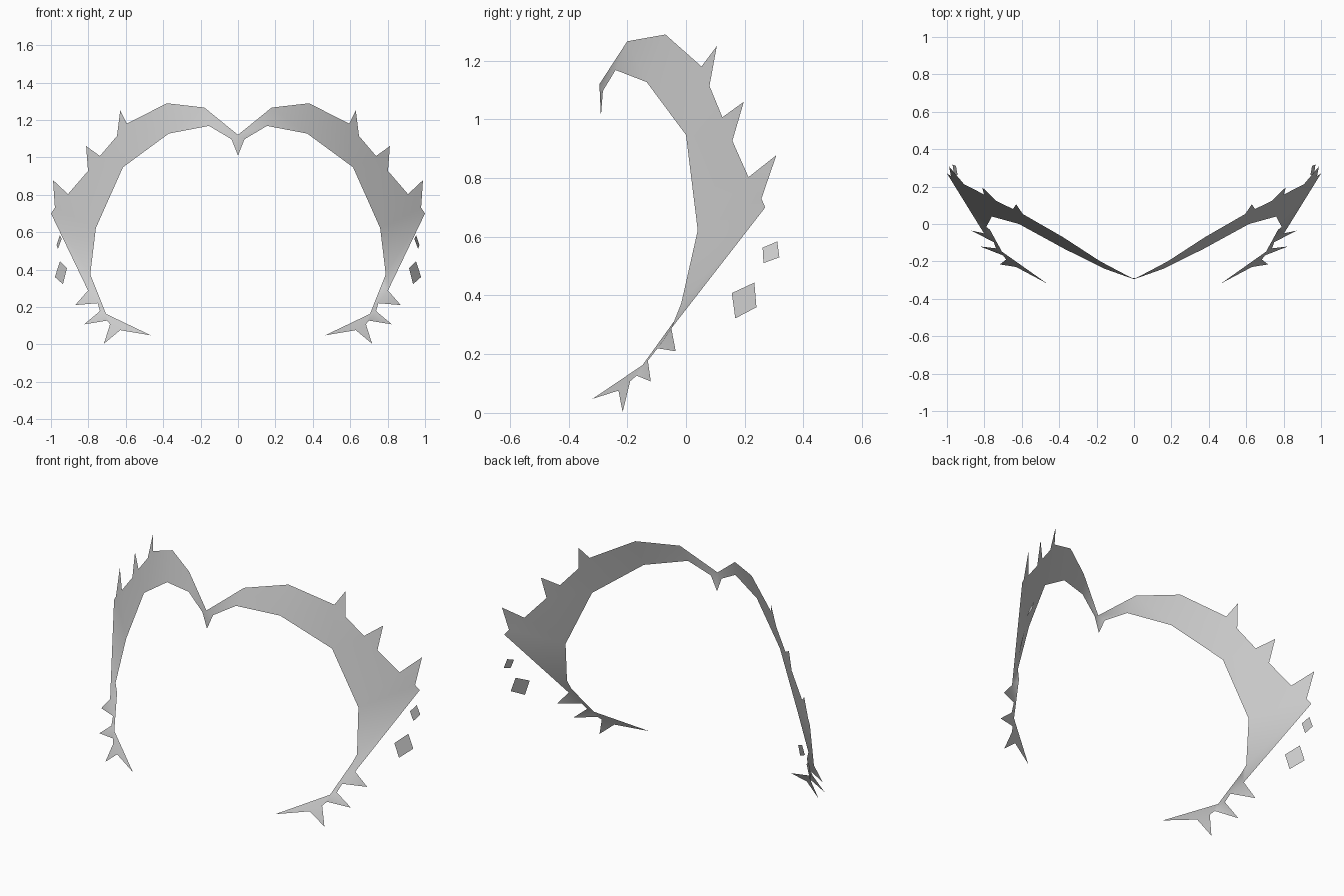
import bpy

if "Cube" in bpy.data.objects:
    bpy.data.objects.remove(bpy.data.objects["Cube"])


def sheet(name, points, faces):
    """Single-layer sheet for the +x half, mirrored across x = 0."""
    keys = list(points)
    mesh = bpy.data.meshes.new(name)
    mesh.from_pydata(list(points.values()), [],
                     [[keys.index(k) for k in f.split()] for f in faces])
    mesh.polygons.foreach_set("use_smooth", [True] * len(mesh.polygons))
    obj = bpy.data.objects.new(name, mesh)
    bpy.context.collection.objects.link(obj)
    mirror = obj.modifiers.new("mirror", 'MIRROR')
    mirror.merge_threshold = 0.001
    return obj


# Main band: i = inner edge, o = outer edge, t = spike tips
band = {
    "i0": (0, -.29, 1.01), "i1": (.035, -.283, 1.097), "i2": (.155, -.24, 1.168),
    "i3": (.37, -.134, 1.127), "i4": (.615, 0, .947), "i5": (.76, .04, .622),
    "i6": (.79, -.016, .374), "i7": (.77, -.031, .325), "i8": (.706, -.148, .163),
    "o0": (0, -.295, 1.12), "o1": (.18, -.2, 1.266), "o2": (.38, -.07, 1.289),
    "o3": (.594, .053, 1.18), "t1": (.63, .105, 1.25), "o4": (.647, .08, 1.114),
    "o5": (.738, .124, 1.007), "t2": (.812, .197, 1.06), "o6": (.802, .158, .927),
    "o7": (.909, .213, .803), "t3": (.989, .308, .878), "o8": (.979, .257, .73),
    "o9": (1, .27, .7),
    "p0": (.802, -.05, .288), "t4": (.87, -.035, .21), "p1": (.75, -.097, .22),
    "p2": (.738, -.13, .178), "t5": (.823, -.12, .107), "p3": (.7, -.168, .127),
    "p4": (.684, -.19, .108), "t6": (.717, -.216, .003), "p5": (.63, -.23, .076),
    "t7": (.465, -.318, .048),
}
sheet("spiked_band", band, [
    "o0 i0 i1", "o0 i1 i2 o1", "o1 i2 i3 o2", "o2 i3 o3", "o3 i3 i4 o4",
    "o4 i4 o5", "o5 i4 o6", "o6 i4 i5 o7", "o7 i5 o8", "o8 i5 o9",
    "o9 i5 i6", "o9 i6 p0", "p0 i6 i7", "p0 i7 p1", "p1 i7 i8", "p1 i8 p2",
    "p2 i8 p3", "p3 i8 p4", "p4 i8 p5", "i8 t7 p5",
    # spikes
    "o3 o4 t1", "o5 o6 t2", "o7 o8 t3", "p0 p1 t4", "p2 p3 t5", "p4 p5 t6",
])

# Loose diamond shards behind the band
sheet("small_shard", {
    "a": (.952, .311, .584), "b": (.943, .261, .563),
    "c": (.963, .264, .51), "d": (.97, .318, .53)}, ["a b c d"])
sheet("large_shard", {
    "a": (.952, .233, .444), "b": (.914, .156, .408),
    "c": (.936, .168, .322), "d": (.979, .24, .36)}, ["a b c d"])
